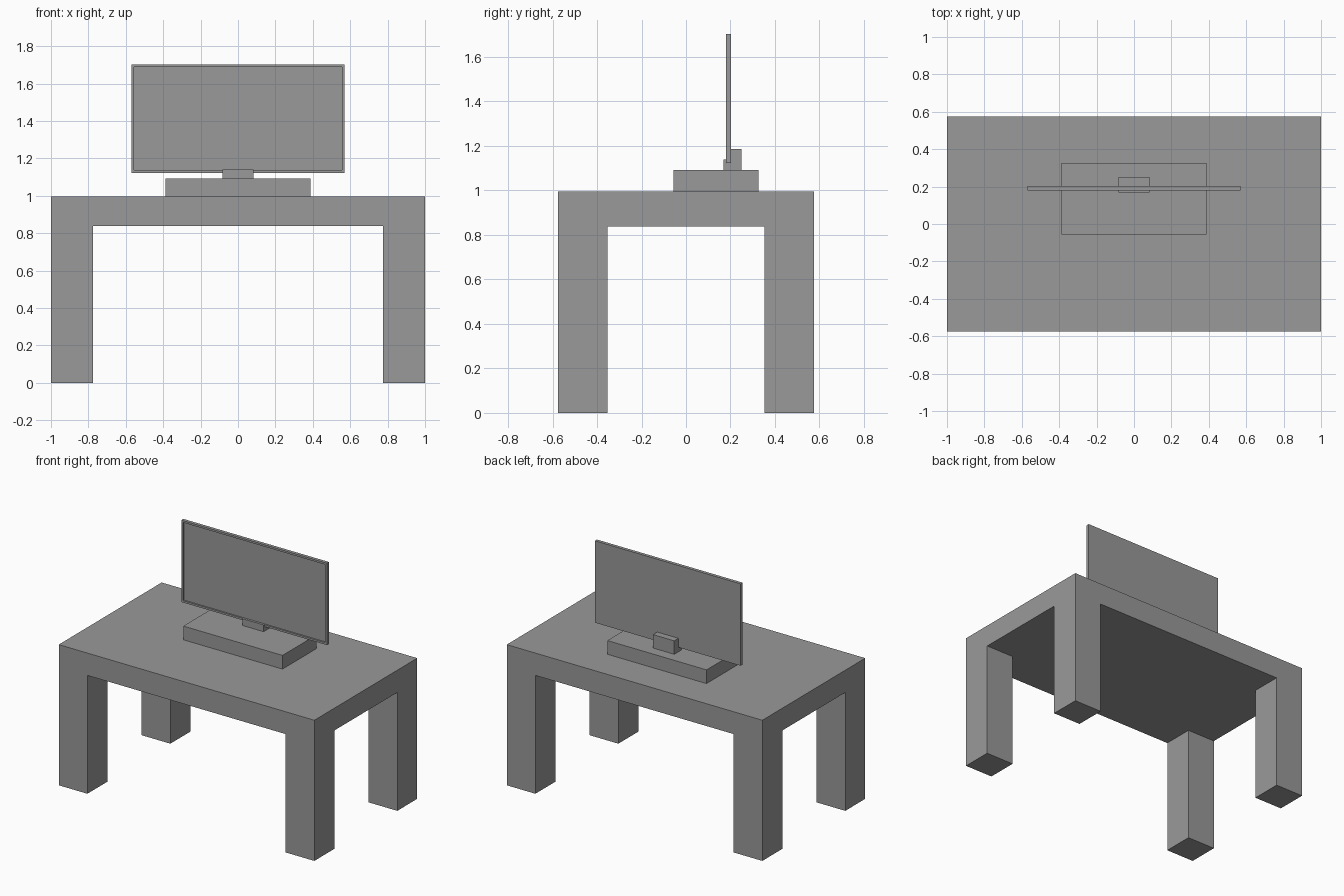
import bpy, bmesh

cube = bpy.data.objects.get("Cube")
if cube:
    bpy.data.objects.remove(cube, do_unlink=True)

grey = bpy.data.materials.new("plain grey")
grey.use_nodes = True
GREY = (0.32, 0.32, 0.32, 1)
grey.diffuse_color = GREY
grey.node_tree.nodes["Principled BSDF"].inputs["Base Color"].default_value = GREY


def add_object(name, bm):
    bmesh.ops.recalc_face_normals(bm, faces=bm.faces)
    mesh = bpy.data.meshes.new(name)
    bm.to_mesh(mesh)
    bm.free()
    mesh.materials.append(grey)
    obj = bpy.data.objects.new(name, mesh)
    bpy.context.collection.objects.link(obj)
    return obj


def box_mesh(low, high):
    bm = bmesh.new()
    bmesh.ops.create_cube(bm, size=1)
    for v in bm.verts:
        v.co = [h if c > 0 else l for c, l, h in zip(v.co, low, high)]
    return bm


def extrude_side_profile(name, profile, half_width):
    """Extrude a (y, z) outline symmetrically along x."""
    bm = bmesh.new()
    face = bm.faces.new([bm.verts.new((-half_width, y, z)) for y, z in profile])
    result = bmesh.ops.extrude_face_region(bm, geom=[face])
    verts = [g for g in result["geom"] if isinstance(g, bmesh.types.BMVert)]
    bmesh.ops.translate(bm, verts=verts, vec=(2 * half_width, 0, 0))
    return add_object(name, bm)


# Table: slab and four square corner legs; legs and slab share flush sides
X, Y, TOP, UNDER = 1.0, 0.575, 0.995, 0.837
LEG_X, LEG_Y = 0.776, 0.352

# Underside is divided so the legs extrude straight out of its corners
bm = box_mesh((-X, -Y, UNDER), (X, Y, TOP))
for axis, cut in ((0, LEG_X), (1, LEG_Y)):
    for sign in (-1, 1):
        point, normal = [0, 0, 0], [0, 0, 0]
        point[axis], normal[axis] = sign * cut, 1
        bmesh.ops.bisect_plane(bm, geom=bm.verts[:] + bm.edges[:] + bm.faces[:],
                               plane_co=point, plane_no=normal)
bm.normal_update()
corners = []
for f in bm.faces:
    c = f.calc_center_median()
    if f.normal.z < -0.9 and abs(c.x) > LEG_X and abs(c.y) > LEG_Y:
        corners.append(f)
legs = bmesh.ops.extrude_discrete_faces(bm, faces=corners)["faces"]
bm.normal_update()
for f in legs:
    # Build the leg walls between the slab and the foot
    rim = [v.co.copy() for v in f.verts]
    for v in f.verts:
        v.co.z = 0
    feet = list(f.verts)
    upper = [bm.verts.new(p) for p in rim]
    for i in range(len(feet)):
        j = (i + 1) % len(feet)
        bm.faces.new((feet[i], feet[j], upper[j], upper[i]))
bmesh.ops.remove_doubles(bm, verts=bm.verts, dist=0.0001)
bmesh.ops.dissolve_limit(bm, angle_limit=0.01, verts=bm.verts, edges=bm.edges)
add_object("table", bm)

# Stand base
add_object("stand_base", box_mesh((-0.388, -0.057, TOP), (0.388, 0.325, 1.092)))

# Stand neck: low lip in front, slot for the panel, taller block behind
extrude_side_profile("stand_neck", [
    (0.168, 1.092), (0.25, 1.092), (0.25, 1.187), (0.203, 1.187),
    (0.203, 1.123), (0.18, 1.123), (0.18, 1.14), (0.168, 1.14)], 0.083)

# Display panel with a thin bezel and a shallow recessed screen
bm = box_mesh((-0.57, 0.18, 1.123), (0.57, 0.203, 1.702))
bm.normal_update()
front = min(bm.faces, key=lambda f: f.calc_center_median().y)
bmesh.ops.inset_region(bm, faces=[front], thickness=0.019)
inner = bmesh.ops.inset_region(bm, faces=[front], thickness=0.0005)
bmesh.ops.translate(bm, verts=front.verts, vec=(0, 0.01, 0))
add_object("display_panel", bm)
